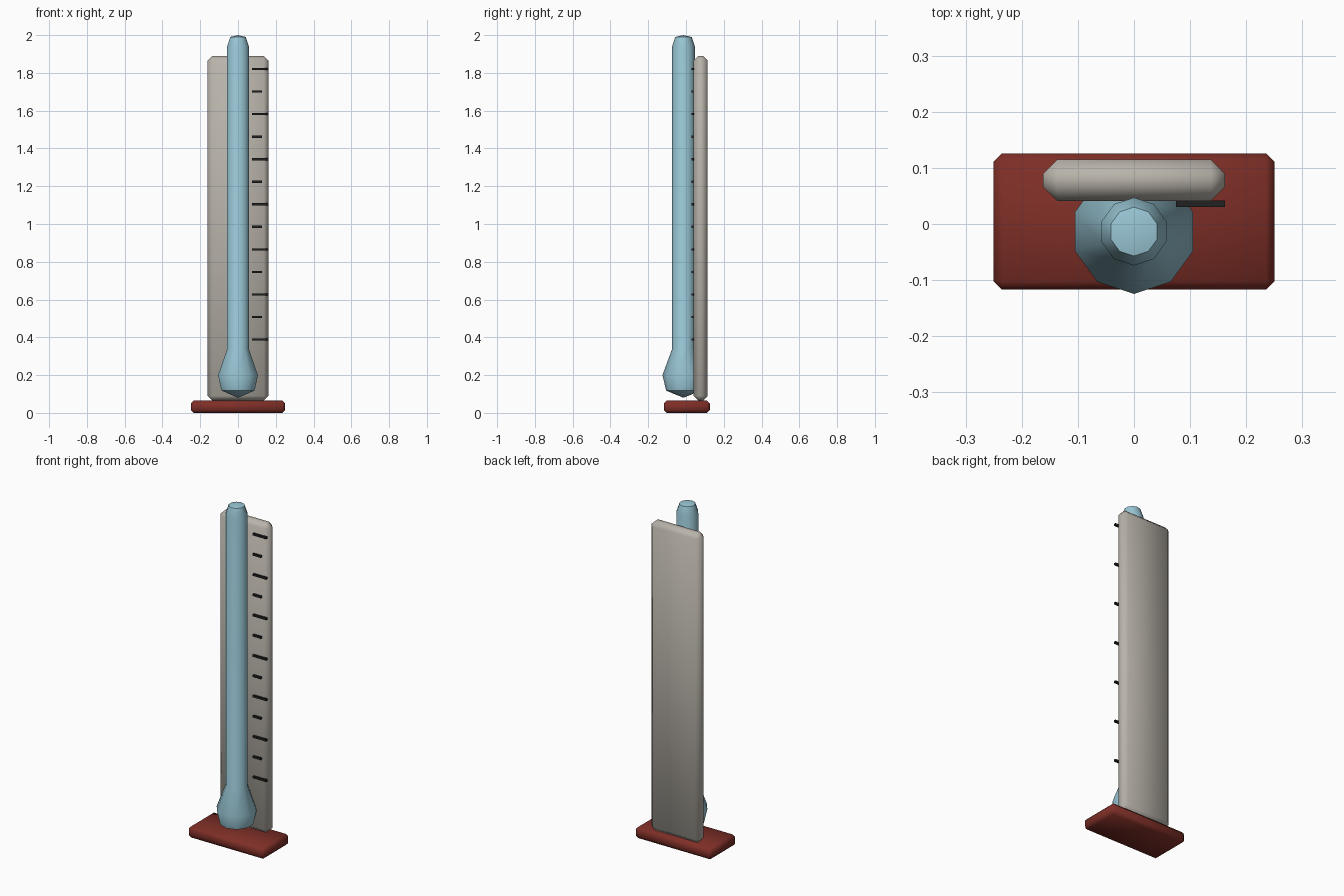
import bpy
import bmesh
import math
from mathutils import Matrix, Vector

cube = bpy.data.objects.get("Cube")
if cube:
    bpy.data.objects.remove(cube, do_unlink=True)


def material(name, rgb):
    mat = bpy.data.materials.new(name)
    mat.use_nodes = True
    mat.diffuse_color = (*rgb, 1)
    mat.node_tree.nodes["Principled BSDF"].inputs["Base Color"].default_value = (*rgb, 1)
    return mat


def finish(name, bm, mat):
    bmesh.ops.recalc_face_normals(bm, faces=bm.faces)
    mesh = bpy.data.meshes.new(name)
    bm.to_mesh(mesh)
    bm.free()
    mesh.materials.append(mat)
    obj = bpy.data.objects.new(name, mesh)
    bpy.context.collection.objects.link(obj)
    bpy.ops.object.select_all(action="DESELECT")
    obj.select_set(True)
    bpy.context.view_layer.objects.active = obj
    bpy.ops.object.shade_smooth_by_angle(angle=math.radians(50))
    return obj


def box(name, low, high, mat, chamfer=0):
    low, high = Vector(low), Vector(high)
    bm = bmesh.new()
    place = Matrix.Translation((low + high) / 2) @ Matrix.Diagonal((*(high - low), 1))
    bmesh.ops.create_cube(bm, size=1, matrix=place)
    if chamfer:
        bmesh.ops.bevel(bm, geom=bm.edges[:], offset=chamfer, segments=1, affect="EDGES")
    return finish(name, bm, mat)


def lathe(name, profile, centre_y, sides, mat):
    bm = bmesh.new()
    verts = [bm.verts.new((0, centre_y - r, z)) for r, z in profile]
    edges = [bm.edges.new(pair) for pair in zip(verts, verts[1:])]
    bmesh.ops.spin(bm, geom=verts + edges, cent=(0, centre_y, 0), axis=(0, 0, 1),
                   angle=math.tau, steps=sides)
    bmesh.ops.remove_doubles(bm, verts=bm.verts, dist=0.0005)
    return finish(name, bm, mat)


red = material("brick red", (0.21, 0.028, 0.02))
grey = material("warm grey", (0.48, 0.45, 0.40))
blue = material("pale blue", (0.32, 0.57, 0.67))
black = material("near black", (0.015, 0.015, 0.016))

# Foot and upright board
box("base", (-0.25, -0.117, 0), (0.25, 0.126, 0.065), red, 0.015)
box("back_board", (-0.162, 0.041, 0.065), (0.162, 0.115, 1.89), grey, 0.025)

# Ten-sided tube with a bulb at the bottom
lathe("tube_and_bulb",
      [(0, 0.08), (0.092, 0.118), (0.111, 0.2), (0.0605, 0.338),
       (0.0605, 1.94), (0.0435, 1.99), (0, 2.0)],
      -0.0135, 10, blue)

# Scale marks, long and short in turn
for i in range(13):
    z = 0.388 + i * 0.1194
    right = 0.127 if i % 2 else 0.162
    box(f"scale_mark_{i + 1}", (0.075, 0.03, z - 0.006), (right, 0.042, z + 0.006), black)
